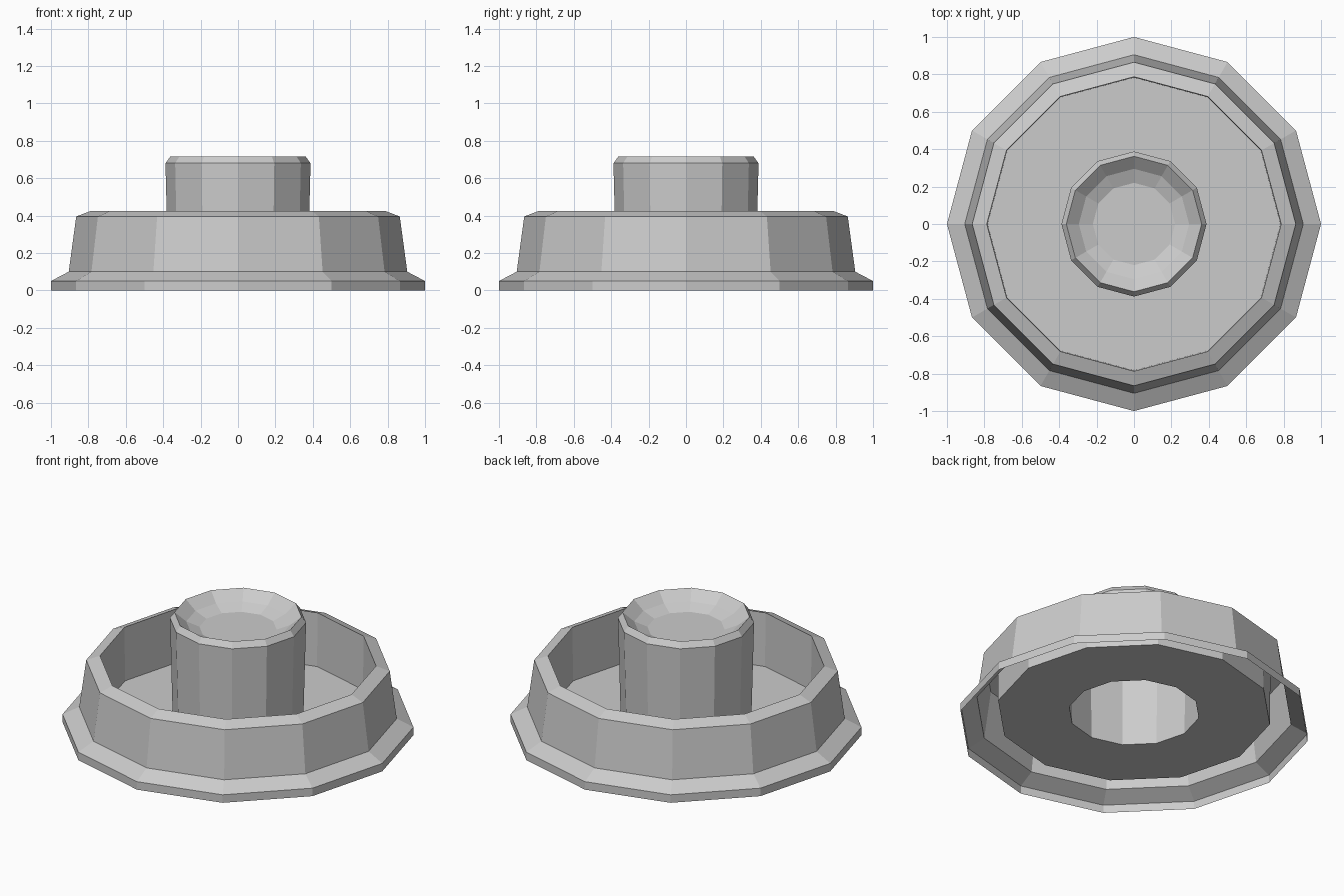
import bpy, bmesh
from math import cos, sin, tau

if "Cube" in bpy.data.objects:
    bpy.data.objects.remove(bpy.data.objects["Cube"])

SIDES = 12


def lathe(name, profile, cap=False):
    """Revolve (radius, z) points around z as a thin, flat-shaded shell."""
    bm = bmesh.new()
    rings = [[bm.verts.new((r * cos(tau * i / SIDES), r * sin(tau * i / SIDES), z))
              for i in range(SIDES)] for r, z in profile]
    for a, b in zip(rings, rings[1:]):
        for i in range(SIDES):
            j = (i + 1) % SIDES
            bm.faces.new((a[i], a[j], b[j], b[i]))
    if cap:
        bm.faces.new(rings[-1])
    mesh = bpy.data.meshes.new(name)
    bm.to_mesh(mesh)
    bm.free()
    obj = bpy.data.objects.new(name, mesh)
    bpy.context.collection.objects.link(obj)
    return obj


# Flanged outer wall, chamfered lip, inner wall and ring-shaped floor (open below)
lathe("flanged_tray", [(1.0, 0.0), (1.0, 0.05), (0.905, 0.10), (0.865, 0.395),
                       (0.787, 0.425), (0.783, 0.09), (0.373, 0.09)])

# Hollow central post with a chamfered rim and a dished top
lathe("center_post", [(0.373, 0.09), (0.388, 0.68), (0.362, 0.715),
                      (0.295, 0.66), (0.22, 0.63)], cap=True)
